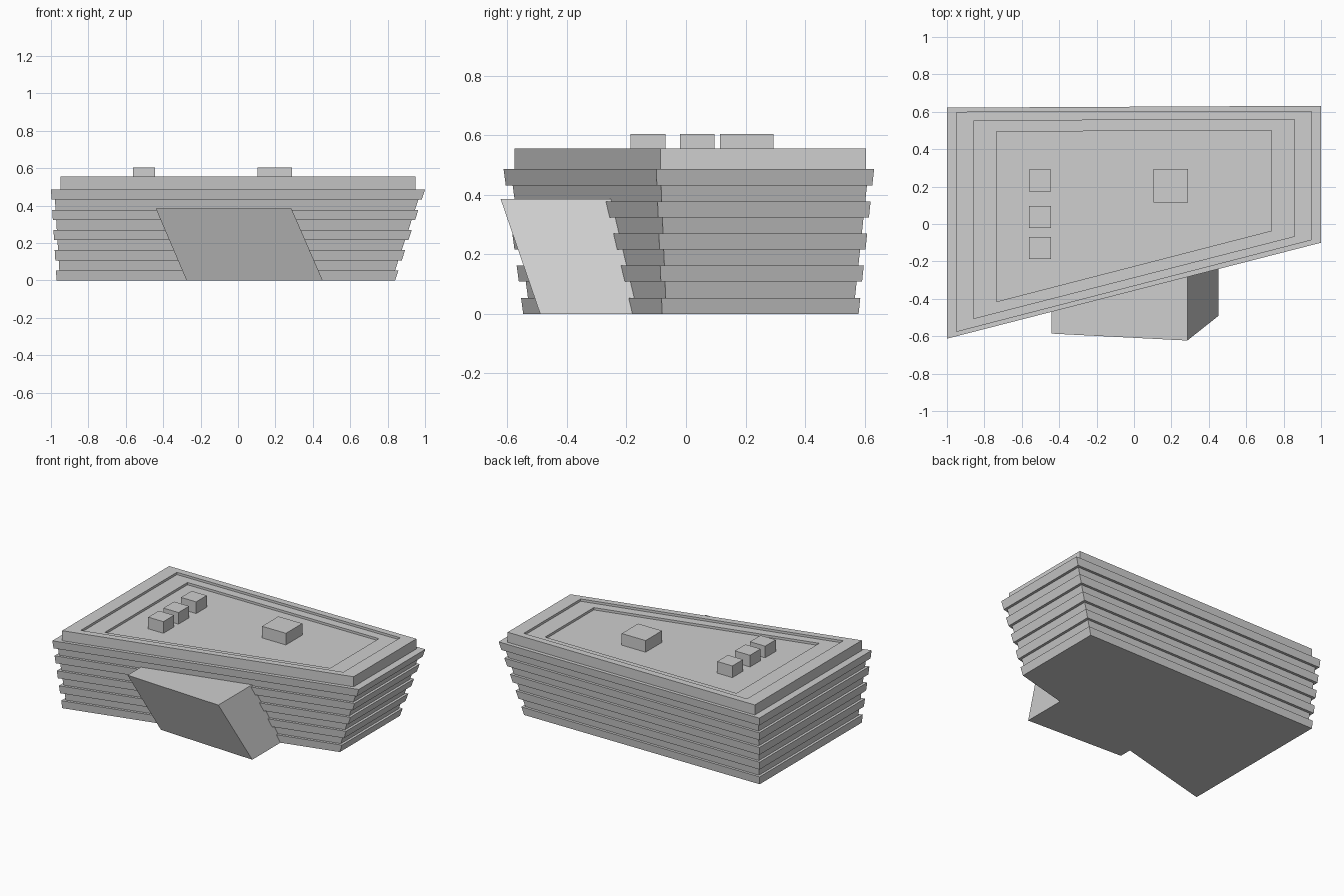
import bpy
import bmesh
from mathutils import Vector

cube = bpy.data.objects.get("Cube")
if cube:
    bpy.data.objects.remove(cube, do_unlink=True)

GREY = (0.62, 0.62, 0.62, 1.0)
grey = bpy.data.materials.new("light grey")
grey.use_nodes = True
grey.diffuse_color = GREY
grey.node_tree.nodes["Principled BSDF"].inputs["Base Color"].default_value = GREY


def quad(x0, x1, left_front, right_front, right_back, left_back):
    """Plan outline, counter-clockwise from the front corner at x0."""
    return [Vector(p) for p in ((x0, left_front), (x1, right_front),
                                (x1, right_back), (x0, left_back))]


def inset(outline, d):
    """Move every edge of a convex outline inwards by d."""
    result = []
    for i, p in enumerate(outline):
        a = (p - outline[i - 1]).normalized()
        b = (outline[(i + 1) % len(outline)] - p).normalized()
        na, nb = Vector((-a.y, a.x)), Vector((-b.y, b.x))
        result.append(p + (na + nb) * d / (1 + na.dot(nb)))
    return result


def loft(name, rings):
    """Skin a stack of (outline, z) rings and close both ends."""
    bm = bmesh.new()
    loops = [[bm.verts.new((p.x, p.y, z)) for p in outline] for outline, z in rings]
    for low, high in zip(loops, loops[1:]):
        for i in range(len(low)):
            j = (i + 1) % len(low)
            bm.faces.new((low[i], low[j], high[j], high[i]))
    bm.faces.new(loops[0][::-1])
    bm.faces.new(loops[-1])
    bmesh.ops.recalc_face_normals(bm, faces=bm.faces[:])
    mesh = bpy.data.meshes.new(name)
    bm.to_mesh(mesh)
    bm.free()
    mesh.materials.append(grey)
    obj = bpy.data.objects.new(name, mesh)
    bpy.context.collection.objects.link(obj)
    return obj


# Flaring walls: projecting bands alternate with recessed ones
base = quad(-0.97, 0.84, -0.547, -0.08, 0.58, 0.575)
crown = quad(-1.0, 1.0, -0.613, -0.1, 0.632, 0.622)
WALL_TOP, BANDS = 0.486, 9
rings = []
for band in range(BANDS):
    depth = 0.018 if band % 2 else 0.0
    for t in (band / BANDS, (band + 1) / BANDS):
        outline = [a.lerp(b, t) for a, b in zip(base, crown)]
        rings.append((inset(outline, depth), WALL_TOP * t))
loft("banded_walls", rings)

# Parapet with two shallow steps down to the roof floor
parapet = quad(-0.95, 0.95, -0.577, -0.086, 0.605, 0.6)
step = quad(-0.857, 0.857, -0.505, -0.066, 0.56, 0.552)
floor = quad(-0.735, 0.735, -0.415, -0.036, 0.5, 0.494)
ROOF, STEP = 0.556, 0.016
loft("stepped_roof", [(parapet, WALL_TOP), (parapet, ROOF), (step, ROOF),
                      (step, ROOF - STEP), (floor, ROOF - STEP),
                      (floor, ROOF - 2 * STEP)])

# Leaning entrance block on the front
loft("entrance_block", [
    (quad(-0.275, 0.453, -0.455, -0.49, -0.06, -0.06), 0.0),
    (quad(-0.44, 0.285, -0.586, -0.623, -0.06, -0.06), 0.386)])

# Rooftop units
def roof_unit(name, x, y, width, depth):
    x0, x1, y0, y1 = x - width / 2, x + width / 2, y - depth / 2, y + depth / 2
    outline = quad(x0, x1, y0, y0, y1, y1)
    loft(name, [(outline, ROOF - 2 * STEP), (outline, 0.605)])


for label, y in (("front", -0.128), ("middle", 0.038), ("back", 0.232)):
    roof_unit("small_roof_unit_" + label, -0.502, y, 0.117, 0.117)
roof_unit("large_roof_unit", 0.197, 0.204, 0.184, 0.18)
